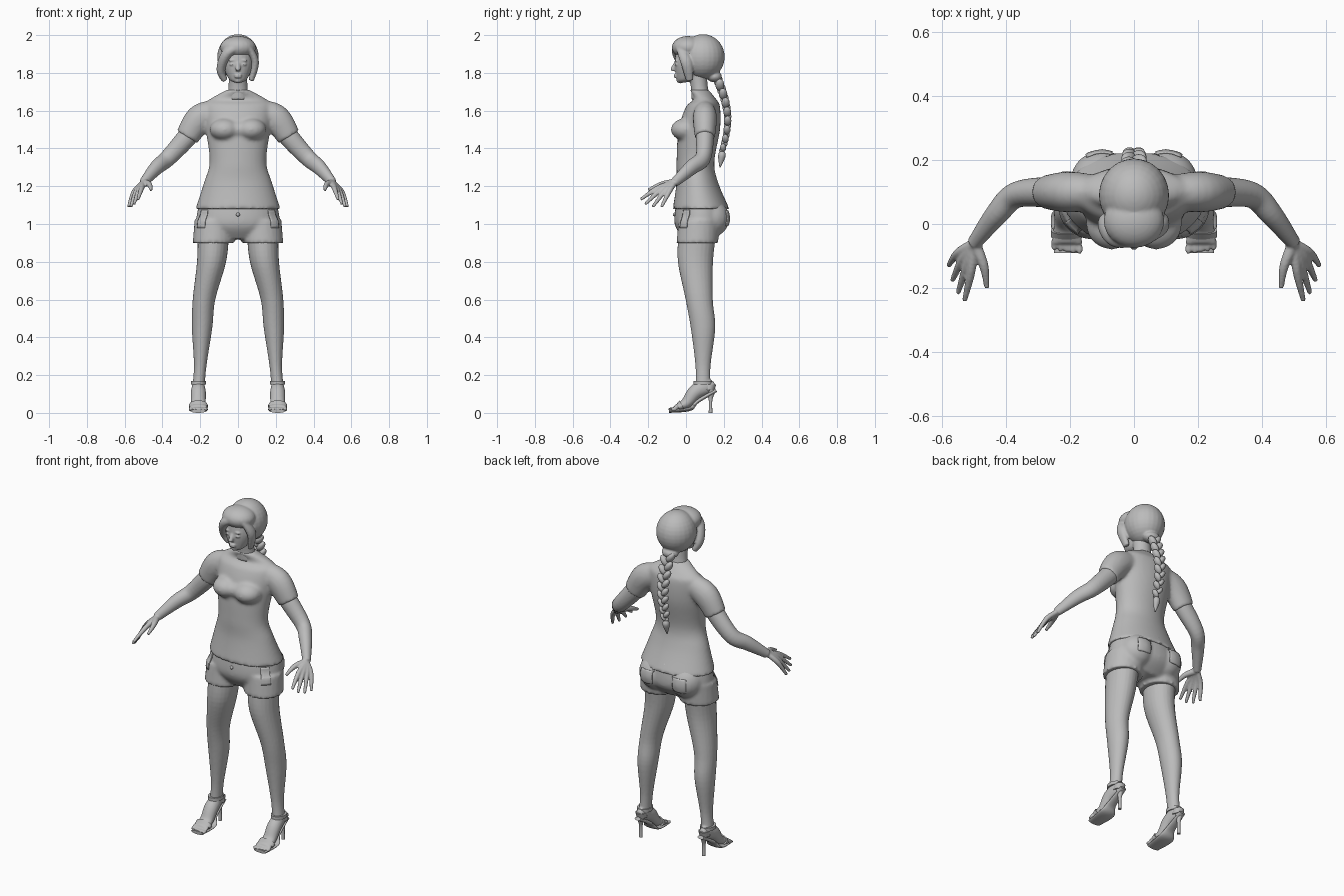
import bpy
import bmesh
import math
from mathutils import Matrix, Vector

default_cube = bpy.data.objects.get("Cube")
if default_cube:
    bpy.data.objects.remove(default_cube, do_unlink=True)

grey = bpy.data.materials.new("plain_grey")
grey.use_nodes = True
grey.diffuse_color = (.5, .5, .5, 1)
for node in grey.node_tree.nodes:
    if node.type == "BSDF_PRINCIPLED":
        node.inputs["Base Color"].default_value = grey.diffuse_color

RIGHTWARD, BACKWARD, UPWARD = (Vector(axis) for axis in Matrix.Identity(3))
SIDES = (-1, 1)


def hermite(before, start, end, after, t):
    """Blend between start and end with slopes taken from the neighbours."""
    leave, arrive = (end - before) / 2, (after - start) / 2
    ease = t * t * (3 - 2 * t)
    rest = 1 - t
    return start + (end - start) * ease + leave * t * rest * rest - arrive * t * t * rest


def spline(rows, steps=6):
    """Smoothly interpolate rows of numbers."""
    result = []
    last = len(rows) - 1
    for index in range(last):
        start, end = rows[index], rows[index + 1]
        before, after = rows[max(0, index - 1)], rows[min(last, index + 2)]
        for step in range(steps):
            result.append([hermite(*values, step / steps) for values in zip(before, start, end, after)])
    result.append(rows[last])
    return result


def loft(bm, rows, x=None, level=False, reference=UPWARD, wide=1, sides=24):
    """Skin rings of (x, y, z, radius across, radius along); x may be shared,
    a single radius may serve both ways, and level rings stay horizontal."""
    if x is not None:
        rows = [(x, *row) for row in rows]
    rows = spline(rows)
    centres = [Vector(row[:3]) for row in rows]
    last = len(rows) - 1
    rings = []
    for index, (row, centre) in enumerate(zip(rows, centres)):
        across, along = RIGHTWARD, BACKWARD
        if not level:
            tangent = centres[min(index + 1, last)] - centres[max(index - 1, 0)]
            across = tangent.cross(reference).normalized()
            along = across.cross(tangent).normalized()
        ring = []
        for side in range(sides):
            angle = math.tau * side / sides
            offset = across * math.cos(angle) * row[3] * wide + along * math.sin(angle) * row[-1]
            ring.append(bm.verts.new(centre + offset))
        rings.append(ring)
    for lower, upper in zip(rings, rings[1:]):
        for side in range(sides):
            bm.faces.new((lower[side - 1], lower[side], upper[side], upper[side - 1]))
    bm.faces.new(rings[0])
    bm.faces.new(rings[-1])


def ball(bm, place, radii, tilt=0):
    matrix = (Matrix.Translation(place) @ Matrix.Rotation(math.radians(tilt), 4, "Y")
              @ Matrix.Diagonal((*radii, 1)))
    bmesh.ops.create_uvsphere(bm, u_segments=24, v_segments=16, radius=1, matrix=matrix)


def finish(name, bm, fuse=0, relax=3, mirror=False):
    """Make the object, fusing its overlapping volumes when a voxel size is given."""
    bmesh.ops.recalc_face_normals(bm, faces=bm.faces)
    for face in bm.faces:
        face.smooth = len(face.verts) < 5
    mesh = bpy.data.meshes.new(name)
    bm.to_mesh(mesh)
    bm.free()
    mesh.materials.append(grey)
    part = bpy.data.objects.new(name, mesh)
    bpy.context.collection.objects.link(part)
    if fuse:
        remesh = part.modifiers.new("fuse", "REMESH")
        remesh.mode = "VOXEL"
        remesh.voxel_size = fuse
        remesh.use_smooth_shade = True
        soften = part.modifiers.new("soften", "SMOOTH")
        soften.factor = .5
        soften.iterations = relax
    if mirror:
        part.modifiers.new("mirror", "MIRROR").use_mirror_merge = False
    return part


# Shirt: torso, bust and short sleeves
bm = bmesh.new()
loft(bm, [(.08, 1.08, .225, .15), (.06, 1.22, .18, .11), (.05, 1.33, .15, .1), (.07, 1.5, .17, .11),
          (.09, 1.62, .18, .09), (.1, 1.66, .15, .06), (.07, 1.71, .06, .05)], x=0, level=True, sides=40)
ball(bm, (0, 0, 1.5), (.07, .06, .05))
for side in SIDES:
    ball(bm, (side * .07, 0, 1.5), (.08, .08, .06))
    loft(bm, [(side * .1, .1, 1.6, .06), (side * .2, .1, 1.56, .075), (side * .27, .1, 1.46, .063)], wide=.85)
finish("shirt", bm, fuse=.01, relax=5)

# Shorts: hips, seat and two leg openings
bm = bmesh.new()
loft(bm, [(.08, 1.13, .2, .13), (.08, 1, .22, .14), (.07, .92, .15, .08)], x=0, level=True, sides=40)
for side in SIDES:
    ball(bm, (side * .1, .13, 1.03), (.1, .1, .1))
    loft(bm, [(side * .12, .07, 1.02, .11), (side * .13, .06, .9, .11)], level=True)
shorts = finish("shorts", bm, fuse=.01)


def pocket(name, place, turn, width, height):
    """Lay a thin cloth patch on the shorts, on both sides."""
    bm = bmesh.new()
    matrix = (Matrix.Translation(place) @ Matrix.Rotation(math.radians(turn), 4, "Z")
              @ Matrix.Rotation(math.pi / 2, 4, "X") @ Matrix.Diagonal((width, height, 1, 1)))
    bmesh.ops.create_grid(bm, x_segments=8, y_segments=8, size=1, matrix=matrix)
    patch = finish(name, bm)
    wrap = patch.modifiers.new("wrap", "SHRINKWRAP")
    wrap.target = shorts
    wrap.wrap_mode = "ABOVE_SURFACE"
    wrap.offset = .002
    cloth = patch.modifiers.new("cloth", "SOLIDIFY")
    cloth.thickness = .005
    cloth.offset = 0
    patch.modifiers.new("mirror", "MIRROR").use_mirror_merge = False


pocket("front_pockets", place=(.2, -.02, 1.03), turn=50, width=.03, height=.05)
pocket("back_pockets", place=(.11, .24, 1.03), turn=170, width=.05, height=.05)
bm = bmesh.new()
ball(bm, (0, -.06, 1.05), (.01, .01, .01))
finish("waist_button", bm)

# Arms with hands, the fingers fanning evenly from index to little finger
bm = bmesh.new()
wrist = Vector((.5, -.06, 1.22))
loft(bm, [(.22, .1, 1.53, .05), (.27, .1, 1.46, .053), (.37, .09, 1.35, .045),
          (.43, .03, 1.3, .04), (*wrist, .025)], wide=.9)
for finger in range(4):
    spread = finger / 3
    knuckle = Vector((.51, -.15, 1.19)).lerp((.55, -.09, 1.17), spread)
    tip = Vector((.53, -.24, 1.13)).lerp((.58, -.13, 1.09), spread)
    tip += (tip - knuckle) * .2 * math.sin(math.pi * spread)
    loft(bm, [(*wrist, .015), (*knuckle, .014), (*tip, .008)], sides=12)
loft(bm, [(*wrist, .02), (.47, -.13, 1.21, .015), (.46, -.2, 1.18, .008)], sides=12)
finish("arms_and_hands", bm, fuse=.005, relax=2, mirror=True)

# Legs with feet and toes
ankle = .21
bm = bmesh.new()
loft(bm, [(.13, .06, .95, .1), (.14, .05, .8, .093), (.18, .07, .6, .072), (.19, .09, .45, .065),
          (.2, .09, .25, .04), (ankle, .09, .13, .04)], level=True, wide=.83)
loft(bm, [(.15, .14, .02, .02), (.11, .14, .03, .04), (.05, .11, .04, .04), (0, .05, .04, .03),
          (-.06, .03, .05, .01)], x=ankle)
for toe in range(-2, 3):
    ball(bm, (ankle + toe * .02, toe * .003 - .07, .02), (.01, .02, .01))
finish("legs_and_feet", bm, fuse=.006, relax=2, mirror=True)

# High heeled sandals: sole, heel, heel cup, ankle strap and toe strap
bm = bmesh.new()
loft(bm, [(.16, .12, .02, .01), (.06, .06, .03, .01), (.02, .02, .05, .01), (-.09, .01, .04, .01)], x=ankle)
loft(bm, [(.13, 0, .01, .01), (.13, .07, .01, .01), (.13, .12, .02, .03)], x=ankle, level=True)
loft(bm, [(.12, .12, .03, .03), (.13, .15, .03, .03)], x=ankle, level=True)
loft(bm, [(.09, .15, .04, .05), (.09, .17, .04, .05)], x=ankle, level=True)
loft(bm, [(-.02, .04, .05, .03), (-.04, .03, .05, .02)], x=ankle)
finish("sandals", bm, mirror=True)

# Head: neck, face, skull, chin, nose, lips, eyes and brows
bm = bmesh.new()
loft(bm, [(.08, 1.66, .06, .05), (.07, 1.73, .05, .045), (.06, 1.82, .05, .05)], x=0, level=True)
loft(bm, [(-.02, 1.75, .02, .02), (0, 1.77, .05, .05), (.02, 1.85, .08, .08),
          (.03, 1.95, .07, .08)], x=0, level=True)
ball(bm, (0, .06, 1.89), (.09, .11, .09))
ball(bm, (0, -.03, 1.76), (.02, .02, .015))
loft(bm, [(-.05, 1.86, .01, .01), (-.07, 1.82, .013, .012), (-.06, 1.81, .01, .01)], x=0, level=True)
for lip in SIDES:
    ball(bm, (0, -.055, 1.784 + lip * .005), (.02, .01, .006))
for side in SIDES:
    ball(bm, (side * .03, -.05, 1.845), (.015, .01, .007))
    ball(bm, (side * .03, -.05, 1.867), (.02, .01, .006), tilt=side * 8)
finish("head_and_neck", bm, fuse=.005, relax=2)

# Hair: crown, forehead volume, nape, swept fringe and side lock
bm = bmesh.new()
parting = (.05, -.04, 1.95, .02)
ball(bm, (0, .09, 1.885), (.11, .115, .12))
ball(bm, (0, .01, 1.935), (.095, .085, .06))
ball(bm, (0, .15, 1.78), (.05, .04, .03))
loft(bm, [parting, (-.05, -.04, 1.91, .035), (-.09, 0, 1.82, .03), (-.07, .02, 1.76, .02)],
     reference=BACKWARD, wide=.8)
loft(bm, [parting, (.09, 0, 1.86, .03), (.07, .02, 1.76, .02)], reference=BACKWARD, wide=.7)
finish("hair", bm, fuse=.006)

# Braid of alternating strands with a tie and a loose end
bm = bmesh.new()
strands = 16
for strand in range(strands):
    down = strand / strands
    side = SIDES[strand % 2]
    size = 1 - down / 3
    bulge = math.sin(math.pi * down) * .04
    ball(bm, (side * size * .017, .17 + down * .02 + bulge, 1.76 - down * .38),
         Vector((.02, .024, .036)) * size, tilt=side * 35)
ball(bm, (0, .19, 1.39), (.015, .015, .01))
loft(bm, [(.19, 1.39, .01, .01), (.19, 1.36, .02, .02), (.18, 1.3, .003, .003)], x=0, level=True, sides=12)
finish("braid", bm)
